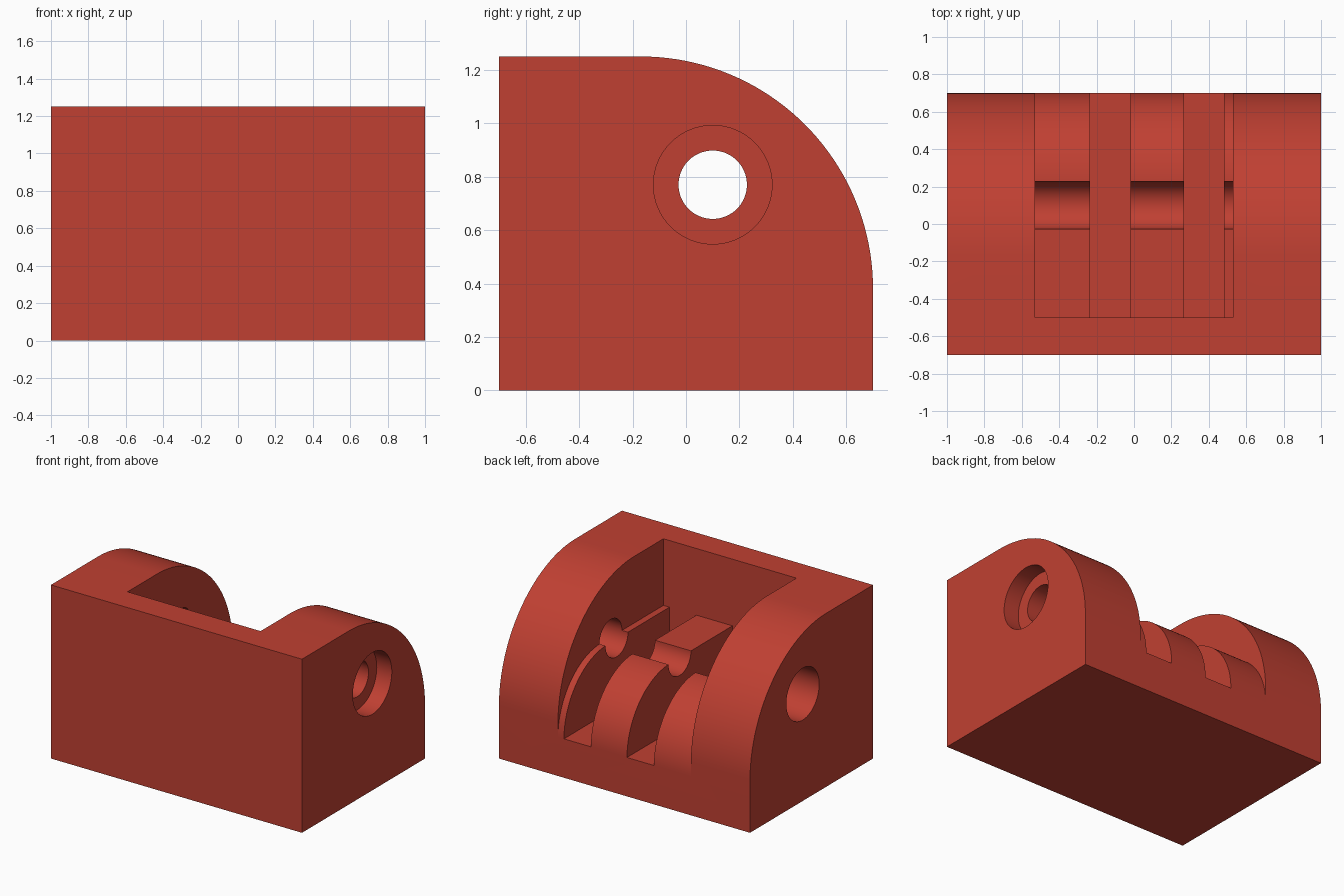
import bpy, bmesh, math

if "Cube" in bpy.data.objects:
    bpy.data.objects.remove(bpy.data.objects["Cube"])

red = bpy.data.materials.new("brick red")
red.diffuse_color = (0.527, 0.051, 0.032, 1)
red.use_nodes = True
red.node_tree.nodes["Principled BSDF"].inputs["Base Color"].default_value = red.diffuse_color

BORE_Y, BORE_Z = 0.10, 0.77


def arc(cy, cz, r, a0, a1, n):
    """Points on an arc in the y-z plane, angles in degrees."""
    return [(cy + r * math.cos(math.radians(a0 + (a1 - a0) * i / n)),
             cz + r * math.sin(math.radians(a0 + (a1 - a0) * i / n)))
            for i in range(n + 1)]


def extrude_x(name, profile, x0, x1):
    """Solid made by sweeping a y-z profile along x."""
    bm = bmesh.new()
    face = bm.faces.new([bm.verts.new((x0, y, z)) for y, z in profile])
    res = bmesh.ops.extrude_face_region(bm, geom=[face])
    verts = [v for v in res["geom"] if isinstance(v, bmesh.types.BMVert)]
    bmesh.ops.translate(bm, verts=verts, vec=(x1 - x0, 0, 0))
    bmesh.ops.recalc_face_normals(bm, faces=bm.faces)
    mesh = bpy.data.meshes.new(name)
    bm.to_mesh(mesh)
    bm.free()
    mesh.materials.append(red)
    obj = bpy.data.objects.new(name, mesh)
    bpy.context.collection.objects.link(obj)
    return obj


def cut(target, cutter):
    """Subtract the cutter and throw it away."""
    mod = target.modifiers.new("cut", "BOOLEAN")
    mod.operation = "DIFFERENCE"
    mod.solver = "EXACT"
    mod.object = cutter
    bpy.context.view_layer.objects.active = target
    bpy.ops.object.modifier_apply(modifier=mod.name)
    bpy.data.objects.remove(cutter)


def bore(name, radius, x0, x1):
    return extrude_x(name, arc(BORE_Y, BORE_Z, radius, 0, 360, 64)[:-1], x0, x1)


# Block with a large rounded upper back edge
body = extrude_x("hinge_block",
                 [(-0.7, 0), (0.7, 0)] + arc(-0.17, 0.38, 0.87, 0, 90, 40) + [(-0.7, 1.25)],
                 -1, 1)

# Pocket between the side cheeks, leaving round-backed ribs
cut(body, extrude_x("pocket_cutter",
                    [(-0.5, 1.5), (-0.5, 0.77)] + arc(0.21, 0.28, 0.49, 90, 0, 32)
                    + [(0.9, 0.28), (0.9, 1.5)], -0.53, 0.53))

# Two deep knuckle slots between the ribs
for x0, x1 in ((-0.235, -0.02), (0.267, 0.482)):
    cut(body, extrude_x("slot_cutter",
                        [(-0.5, 0.28), (0.9, 0.28), (0.9, 1.4), (-0.5, 1.4)], x0, x1))

# Pin hole right through, with a wider recess on each outer side
cut(body, bore("pin_cutter", 0.128, -1.1, 1.1))
cut(body, bore("right_recess_cutter", 0.222, 0.88, 1.1))
cut(body, bore("left_recess_cutter", 0.187, -1.1, -0.70))

# Smooth curved walls, sharp corners
bpy.ops.object.select_all(action="DESELECT")
body.select_set(True)
bpy.context.view_layer.objects.active = body
bpy.ops.object.shade_smooth_by_angle(angle=math.radians(30))
